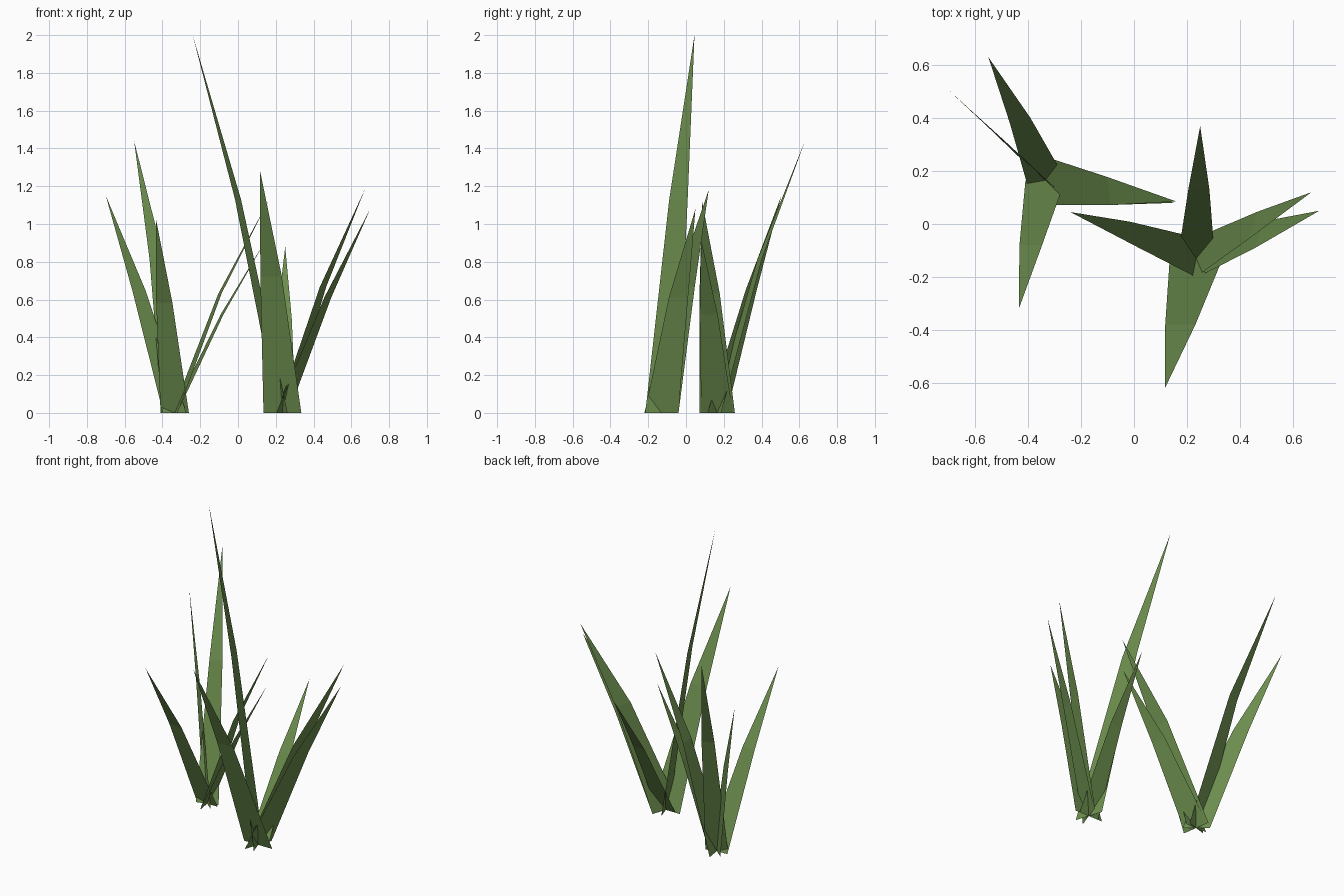
import bpy
import bmesh
from math import radians
from mathutils import Vector, Matrix

default_cube = bpy.data.objects.get("Cube")
if default_cube:
    bpy.data.objects.remove(default_cube, do_unlink=True)

# Single leaf colour
leaf_green = bpy.data.materials.new("leaf_green")
leaf_green.use_nodes = True
colour = (0.15, 0.27, 0.076, 1)
leaf_green.diffuse_color = colour
shader = leaf_green.node_tree.nodes["Principled BSDF"]
shader.inputs["Base Color"].default_value = colour
shader.inputs["Roughness"].default_value = 0.9

BEND_HEIGHT = 0.565   # height of the bend as a share of blade height
BEND_WIDTH = 0.57     # width at the bend as a share of base width


def make_blade(name, root, angle, width, bend, tip):
    """Flat tapering blade: a quad from the root to the bend, a triangle to the tip."""
    across = Matrix.Rotation(radians(angle), 3, "Z") @ Vector((width / 2, 0, 0))
    root_centre = Vector((*root, 0))
    bend_centre = Vector((*bend, tip[2] * BEND_HEIGHT))
    bend_across = across * BEND_WIDTH

    bm = bmesh.new()
    root_a = bm.verts.new(root_centre - across)
    root_b = bm.verts.new(root_centre + across)
    bend_a = bm.verts.new(bend_centre - bend_across)
    bend_b = bm.verts.new(bend_centre + bend_across)
    point = bm.verts.new(tip)
    bm.faces.new((root_a, root_b, bend_b, bend_a))
    bm.faces.new((bend_a, bend_b, point))

    mesh = bpy.data.meshes.new(name)
    bm.to_mesh(mesh)
    bm.free()
    mesh.materials.append(leaf_green)
    blade = bpy.data.objects.new(name, mesh)
    bpy.context.collection.objects.link(blade)
    return blade


def make_tuft(name, root, blades):
    """Blades fanning out from one shared root."""
    for label, angle, width, bend, tip in blades:
        make_blade(f"{name}_{label}_blade", root, angle, width, bend, tip)


# Each blade: label, width direction, base width, bend position, tip position
make_tuft("left_tuft", (0.235, -0.13), [
    ("tall", 108, 0.18, (0.0, -0.04), (-0.24, 0.045, 2.0)),
    ("front", 0, 0.2, (0.175, -0.38), (0.117, -0.62, 1.28)),
    ("outer", 72, 0.19, (0.45, -0.005), (0.67, 0.12, 1.18)),
    ("lower_outer", 70, 0.19, (0.475, -0.04), (0.7, 0.05, 1.08)),
    ("back", 0, 0.14, (0.245, 0.13), (0.25, 0.37, 0.88)),
])

make_tuft("right_tuft", (-0.335, 0.165), [
    ("outer", -40, 0.16, (-0.525, 0.345), (-0.7, 0.505, 1.15)),
    ("back", 17, 0.14, (-0.43, 0.39), (-0.55, 0.63, 1.44)),
    ("front", 0, 0.15, (-0.39, -0.08), (-0.435, -0.32, 1.03)),
    ("inner", 99, 0.19, (-0.095, 0.125), (0.16, 0.085, 1.12)),
    ("lower_inner", 99, 0.17, (-0.085, 0.12), (0.15, 0.08, 0.92)),
])
